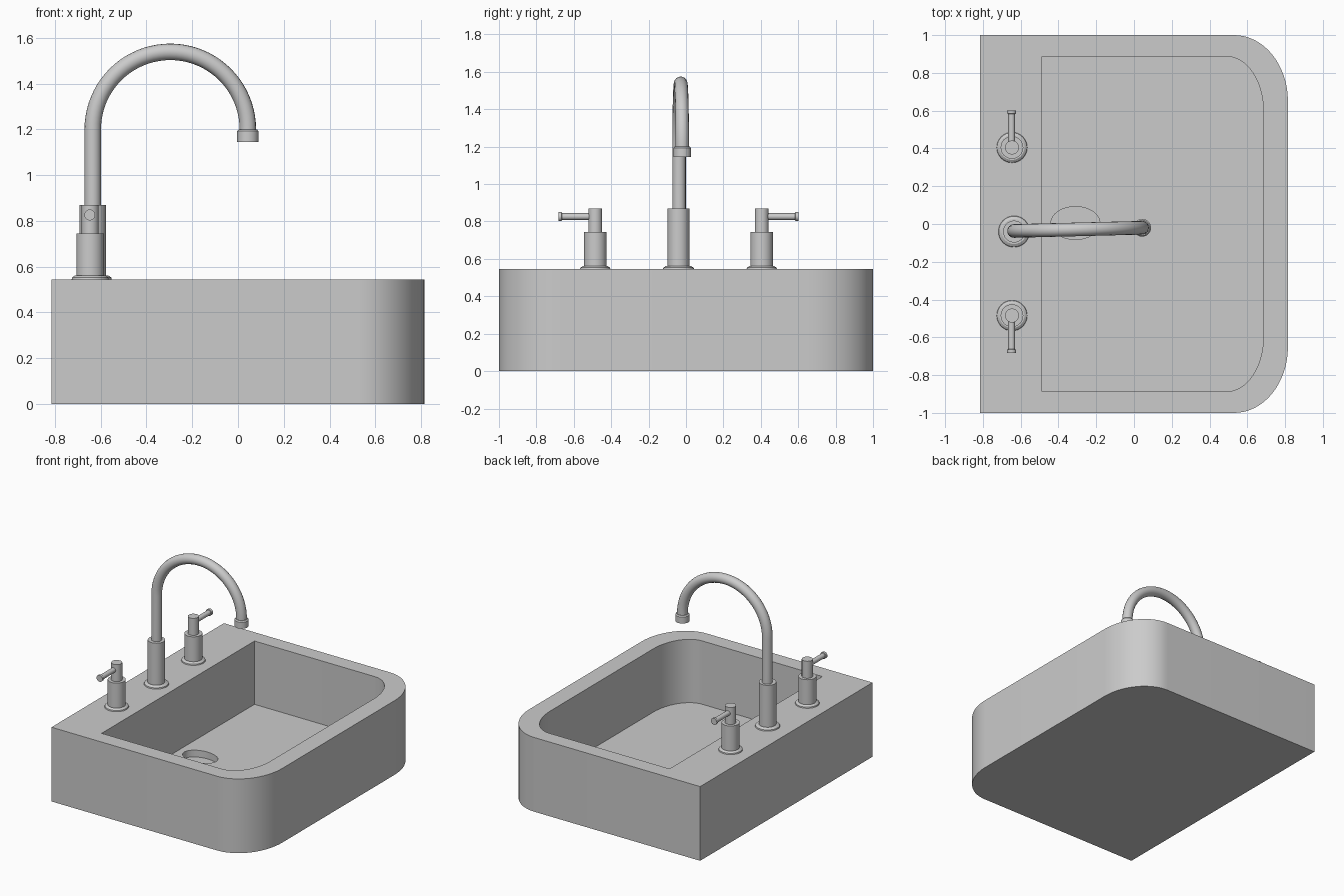
import bpy, bmesh, math
from mathutils import Matrix, Vector

if "Cube" in bpy.data.objects:
    bpy.data.objects.remove(bpy.data.objects["Cube"])

RIM_Z, FLOOR_Z, DRAIN_Z = 0.545, 0.08, 0.03
TAP_Y = -0.04


def new_object(name, bm):
    bmesh.ops.recalc_face_normals(bm, faces=bm.faces)
    mesh = bpy.data.meshes.new(name)
    bm.to_mesh(mesh)
    bm.free()
    ob = bpy.data.objects.new(name, mesh)
    bpy.context.collection.objects.link(ob)
    return ob


def ring_of(bm, points, z):
    return [bm.verts.new((x, y, z)) for x, y in points]


def bridge(bm, a, b):
    for i in range(len(a)):
        j = (i + 1) % len(a)
        bm.faces.new((a[i], a[j], b[j], b[i]))


def d_outline(x0, x1, y, rx, ry, n=16):
    """Rectangle with both +x corners rounded."""
    arc = [(x1 - rx + rx * math.sin(t), y - ry + ry * math.cos(t))
           for t in (math.pi / 2 * i / n for i in range(n + 1))]
    return [(x0, y)] + arc + [(px, -py) for px, py in reversed(arc)] + [(x0, -y)]


def lathe(bm, profile, matrix, n=32):
    """Closed solid of revolution from (radius, height) pairs."""
    rings = []
    for r, h in profile:
        rings.append([bm.verts.new(matrix @ Vector((r * math.cos(a), r * math.sin(a), h)))
                      for a in (2 * math.pi * i / n for i in range(n))])
    for a, b in zip(rings, rings[1:]):
        bridge(bm, a, b)
    bm.faces.new(rings[0])
    bm.faces.new(rings[-1])


# Basin block with rim, bowl and recessed drain
bm = bmesh.new()
outer = d_outline(-0.815, 0.815, 1.0, 0.285, 0.35)
inner = d_outline(-0.487, 0.685, 0.887, 0.195, 0.29)
drain = [(-0.31 + 0.13 * math.cos(a), 0.005 + 0.087 * math.sin(a))
         for a in (2 * math.pi * i / 32 for i in range(32))]
bottom = ring_of(bm, outer, 0)
rim_out = ring_of(bm, outer, RIM_Z)
rim_in = ring_of(bm, inner, RIM_Z)
floor = ring_of(bm, inner, FLOOR_Z)
drain_top = ring_of(bm, drain, FLOOR_Z)
drain_low = ring_of(bm, drain, DRAIN_Z)
for a, b in ((bottom, rim_out), (rim_out, rim_in), (rim_in, floor), (drain_top, drain_low)):
    bridge(bm, a, b)
bm.faces.new(bottom)
bm.faces.new(drain_low)
edges = [bm.edges.get((r[i - 1], r[i])) for r in (floor, drain_top) for i in range(len(r))]
bmesh.ops.triangle_fill(bm, edges=edges, use_beauty=True)
new_object("sink_basin", bm)

# Tap handles: stepped post and outward lever
for name, side in (("left_handle", -1), ("right_handle", 1)):
    bm = bmesh.new()
    y = TAP_Y + side * 0.445
    lathe(bm, [(0.081, RIM_Z), (0.079, 0.553), (0.066, 0.562), (0.06, 0.562), (0.06, 0.745),
               (0.037, 0.745), (0.037, 0.87)], Matrix.Translation((-0.646, y, 0)))
    lever = Matrix.Translation((-0.648, y, 0.826)) @ Matrix.Rotation(-side * math.pi / 2, 4, 'X')
    lathe(bm, [(0.018, 0.0), (0.018, 0.178), (0.024, 0.18), (0.024, 0.197)], lever, 20)
    new_object(name, bm)

# Spout base
bm = bmesh.new()
lathe(bm, [(0.083, RIM_Z), (0.081, 0.553), (0.066, 0.562), (0.058, 0.562), (0.058, 0.87)],
      Matrix.Translation((-0.635, TAP_Y, 0)))
new_object("spout_base", bm)

# Gooseneck pipe, turned slightly towards +y
start, end = Vector((-0.635, -0.037, 0)), Vector((0.043, -0.02, 0))
mid, half = (start + end) / 2, (end - start) / 2
path = [start + Vector((0, 0, 0.85))]
for i in range(41):
    a = math.pi * i / 40
    path.append(mid - half * math.cos(a) + Vector((0, 0, 1.2 + 0.339 * math.sin(a))))
path.append(end + Vector((0, 0, 1.17)))
curve = bpy.data.curves.new("spout_pipe", 'CURVE')
curve.dimensions = '3D'
curve.bevel_depth = 0.036
curve.bevel_resolution = 6
curve.use_fill_caps = True
spline = curve.splines.new('POLY')
spline.points.add(len(path) - 1)
for p, co in zip(spline.points, path):
    p.co = (*co, 1)
pipe = bpy.data.objects.new("spout_pipe", curve)
bpy.context.collection.objects.link(pipe)

# Nozzle at the pipe end
bm = bmesh.new()
lathe(bm, [(0.047, 1.145), (0.047, 1.192), (0.04, 1.2)], Matrix.Translation(end))
new_object("spout_nozzle", bm)

# Pipe to mesh, then smooth shading with crisp edges
bpy.ops.object.select_all(action='DESELECT')
pipe.select_set(True)
bpy.context.view_layer.objects.active = pipe
bpy.ops.object.convert(target='MESH')
bpy.ops.object.select_all(action='SELECT')
bpy.ops.object.shade_smooth_by_angle(angle=math.radians(30))
